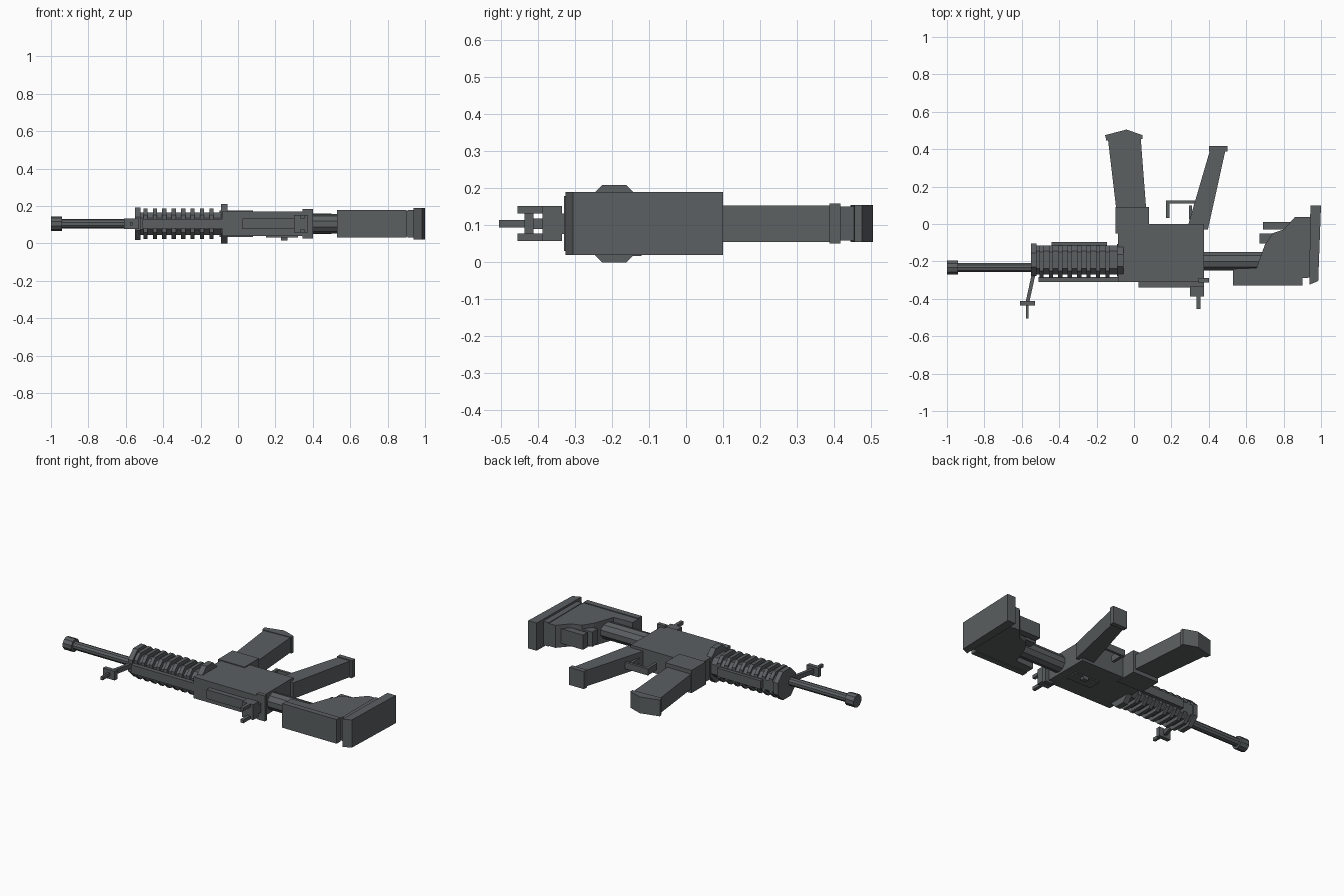
import bpy, bmesh, math
from mathutils import Vector

cube = bpy.data.objects.get("Cube")
if cube:
    bpy.data.objects.remove(cube, do_unlink=True)

MID = 0.105   # height of the lying model's mirror plane

metal = bpy.data.materials.new("dark grey")
metal.use_nodes = True
colour = (0.105, 0.115, 0.12, 1)
metal.diffuse_color = colour
metal.node_tree.nodes["Principled BSDF"].inputs["Base Color"].default_value = colour


def prism(name, outline, start, offset):
    """Extrude a closed outline (3D points) by an offset."""
    bm = bmesh.new()
    face = bm.faces.new([bm.verts.new(p) for p in outline])
    ext = bmesh.ops.extrude_face_region(bm, geom=[face])
    verts = [v for v in ext["geom"] if isinstance(v, bmesh.types.BMVert)]
    bmesh.ops.translate(bm, verts=verts, vec=Vector(offset))
    bmesh.ops.translate(bm, verts=bm.verts[:], vec=Vector(start))
    bmesh.ops.recalc_face_normals(bm, faces=bm.faces[:])
    mesh = bpy.data.meshes.new(name)
    bm.to_mesh(mesh)
    bm.free()
    mesh.materials.append(metal)
    obj = bpy.data.objects.new(name, mesh)
    bpy.context.collection.objects.link(obj)
    return obj


def slab(name, points, half, mid=MID):
    """Side profile in x, y with a thickness across z."""
    return prism(name, [(x, y, 0) for x, y in points], (0, 0, mid - half), (0, 0, 2 * half))


def box(name, x0, x1, y0, y1, half, mid=MID):
    return slab(name, [(x0, y0), (x1, y0), (x1, y1), (x0, y1)], half, mid)


def ring(name, x0, x1, y, hy, hz, cut):
    """Chamfered block along x."""
    pts = [(hy, cut - hz), (hy, hz - cut), (hy - cut, hz), (cut - hy, hz),
           (-hy, hz - cut), (-hy, cut - hz), (cut - hy, -hz), (hy - cut, -hz)]
    return prism(name, [(0, a, b) for a, b in pts], (x0, y, MID), (x1 - x0, 0, 0))


def tube(name, x0, x1, y, radius, sides):
    turn = [2 * math.pi * (i + 0.5) / sides for i in range(sides)]
    pts = [(0, radius * math.cos(t), radius * math.sin(t)) for t in turn]
    return prism(name, pts, (x0, y, MID), (x1 - x0, 0, 0))


# Barrel
tube("barrel", -0.96, -0.5, -0.233, 0.025, 10)
tube("muzzle", -1, -0.94, -0.233, 0.039, 10)

# Handguard with wrapping ribs, end rings and rails
ring("handguard_core", -0.54, -0.06, -0.192, 0.077, 0.06, 0.03)
ring("front_ring", -0.55, -0.52, -0.192, 0.087, 0.086, 0.05)
ring("rear_ring", -0.09, -0.055, -0.194, 0.087, 0.105, 0.055)
for i in range(8):
    x = -0.495 + 0.0505 * i
    ring(f"handguard_rib_{i + 1}", x - 0.011, x + 0.011, -0.2, 0.085, 0.081, 0.035)
box("handguard_top_rail", -0.51, -0.08, -0.31, -0.283, 0.026)
box("handguard_lower_rail", -0.44, -0.145, -0.13, -0.095, 0.026)

# Receiver
slab("receiver", [(-0.085, -0.31), (0.365, -0.31), (0.375, -0.29),
                  (0.375, 0), (-0.085, 0)], 0.065)
box("magazine_well", -0.1, 0.08, -0.05, 0.09, 0.07)
box("receiver_top_rail", 0.025, 0.375, -0.34, -0.305, 0.028)
box("rear_handle", 0.345, 0.4, -0.312, -0.288, 0.078)
box("side_cover", 0.15, 0.32, -0.2, -0.12, 0.01, 0.043)
box("side_button", 0.23, 0.265, -0.145, -0.12, 0.012, 0.029)

# Magazine
slab("magazine", [(-0.095, 0.08), (0.065, 0.08), (0.036, 0.46), (-0.14, 0.46)], 0.046)
slab("magazine_base", [(-0.147, 0.445), (0.045, 0.455), (0.045, 0.475),
                       (-0.04, 0.505), (-0.155, 0.475)], 0.05)

# Grip and trigger guard
slab("grip", [(0.285, -0.02), (0.395, -0.03), (0.488, 0.39), (0.405, 0.39)], 0.049)
box("grip_cap", 0.4, 0.5, 0.388, 0.417, 0.054)
box("trigger_guard", 0.17, 0.325, 0.11, 0.126, 0.02)
box("trigger_guard_front", 0.172, 0.19, 0.033, 0.126, 0.02)
box("trigger", 0.294, 0.31, 0.025, 0.1, 0.015)

# Front sight
slab("front_sight_arm", [(-0.545, -0.26), (-0.525, -0.26),
                         (-0.56, -0.42), (-0.58, -0.42)], 0.014)
box("front_sight_bar", -0.61, -0.53, -0.437, -0.412, 0.028)
box("front_sight_post", -0.578, -0.563, -0.505, -0.41, 0.01)

# Rear sight
box("rear_sight_base", 0.3, 0.375, -0.388, -0.335, 0.047)
for side in (-1, 1):
    box("rear_sight_prong", 0.335, 0.355, -0.455, -0.38, 0.01, MID + side * 0.037)

# Stock
tube("buffer_tube", 0.36, 0.72, -0.2, 0.052, 10)
slab("stock_body", [(0.53, -0.325), (0.53, -0.24), (0.655, -0.235), (0.7, -0.11),
                    (0.74, -0.05), (0.8, -0.03), (0.86, 0.037), (0.93, 0.037),
                    (0.93, -0.29), (0.9, -0.29), (0.9, -0.325)], 0.069)
box("stock_comb", 0.53, 0.9, -0.33, -0.295, 0.074)
box("stock_lower_bar", 0.69, 0.87, -0.03, 0.012, 0.045)
box("stock_latch", 0.67, 0.75, -0.103, -0.05, 0.045)
box("butt_neck", 0.905, 0.95, -0.285, 0.037, 0.073)
slab("butt_pad", [(0.937, -0.325), (0.985, -0.305), (1, 0.1), (0.943, 0.1)], 0.085)
